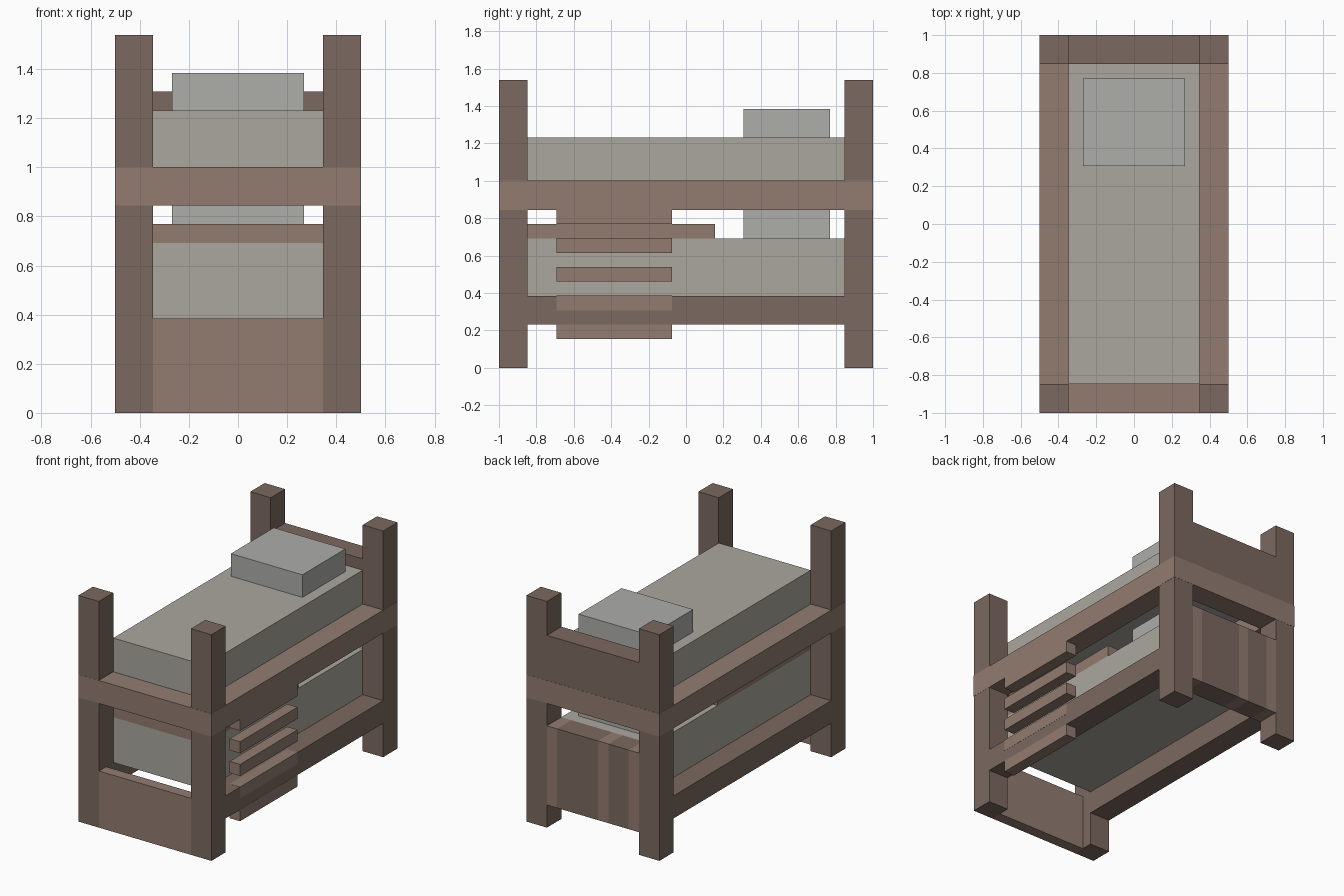
import bpy, bmesh
from mathutils import Vector

if "Cube" in bpy.data.objects:
    bpy.data.objects.remove(bpy.data.objects["Cube"])

U = 1 / 13      # the bed is laid out on a grid of 1/13 unit
LIFT = 0.001    # keeps light timber just proud of the posts it overlaps


def material(name, rgb):
    m = bpy.data.materials.new(name)
    m.diffuse_color = (*rgb, 1)
    m.use_nodes = True
    m.node_tree.nodes["Principled BSDF"].inputs["Base Color"].default_value = m.diffuse_color
    return m


DARK = material("dark_wood", (0.198, 0.141, 0.115))
LIGHT = material("light_wood", (0.287, 0.202, 0.165))
SHEET = material("sheet", (0.402, 0.386, 0.337))
CUSHION = material("cushion", (0.418, 0.418, 0.402))


def box(name, x, y, z, mat, grow=0.0):
    """Box from (min, max) ranges in grid units."""
    lo = Vector((x[0], y[0], z[0])) * U - Vector((grow,) * 3)
    hi = Vector((x[1], y[1], z[1])) * U + Vector((grow,) * 3)
    bm = bmesh.new()
    bmesh.ops.create_cube(bm, size=1)
    for v in bm.verts:
        v.co = Vector([(lo[i] + hi[i]) / 2 + v.co[i] * (hi[i] - lo[i]) for i in range(3)])
    me = bpy.data.meshes.new(name)
    bm.to_mesh(me)
    bm.free()
    me.materials.append(mat)
    ob = bpy.data.objects.new(name, me)
    bpy.context.collection.objects.link(ob)
    return ob


def span(s, a, b):
    """Range a..b on the positive or negative side."""
    return (a, b) if s > 0 else (-b, -a)


# Corner posts and long rails on both sides
for sx, side in ((-1, "left"), (1, "right")):
    for sy, end in ((-1, "front"), (1, "back")):
        box(f"{end}_{side}_post", span(sx, 4.5, 6.5), span(sy, 11, 13), (0, 20), DARK)
    box(f"lower_{side}_rail", span(sx, 4.5, 6.5), (-11, 11), (3, 5), DARK)
    box(f"upper_{side}_rail", span(sx, 4.5, 6.5), (-13, 13), (11, 13), LIGHT, LIFT)

# Upper end rails
for sy, end in ((-1, "front"), (1, "back")):
    box(f"upper_{end}_rail", (-4.5, 4.5), span(sy, 11, 13), (11, 13), LIGHT, LIFT)

# Headboard above the upper rail, thin footboard near the floor
box("upper_headboard", (-4.5, 4.5), (11, 13), (13, 17), DARK)
box("lower_footboard", (-4.5, 4.5), (-13, -12), (0, 5), LIGHT)

# Lower headboard made of alternating planks
edges = (-4.5, -3.5, -1.5, -0.5, 3.5, 4.5)
for i in range(5):
    box(f"lower_headboard_plank_{i + 1}", edges[i:i + 2], (11, 13), (2, 9),
        DARK if i % 2 else LIGHT)

# Mattresses, pillows and the folded blanket
for level, bottom, top in (("lower", 5, 9), ("upper", 13, 16)):
    box(f"{level}_mattress", (-4.5, 4.5), (-11, 11), (bottom, top), SHEET)
    box(f"{level}_pillow", (-3.5, 3.5), (4, 10), (top, top + 2), CUSHION)
box("lower_blanket", (-4.5, 4.5), (-11, 2), (9, 10), LIGHT)

# Ladder rungs on the right side
for i in range(5):
    box(f"ladder_rung_{i + 1}", (5.5, 6.5), (-9, -1), (2 + 2 * i, 3 + 2 * i), LIGHT, LIFT)
